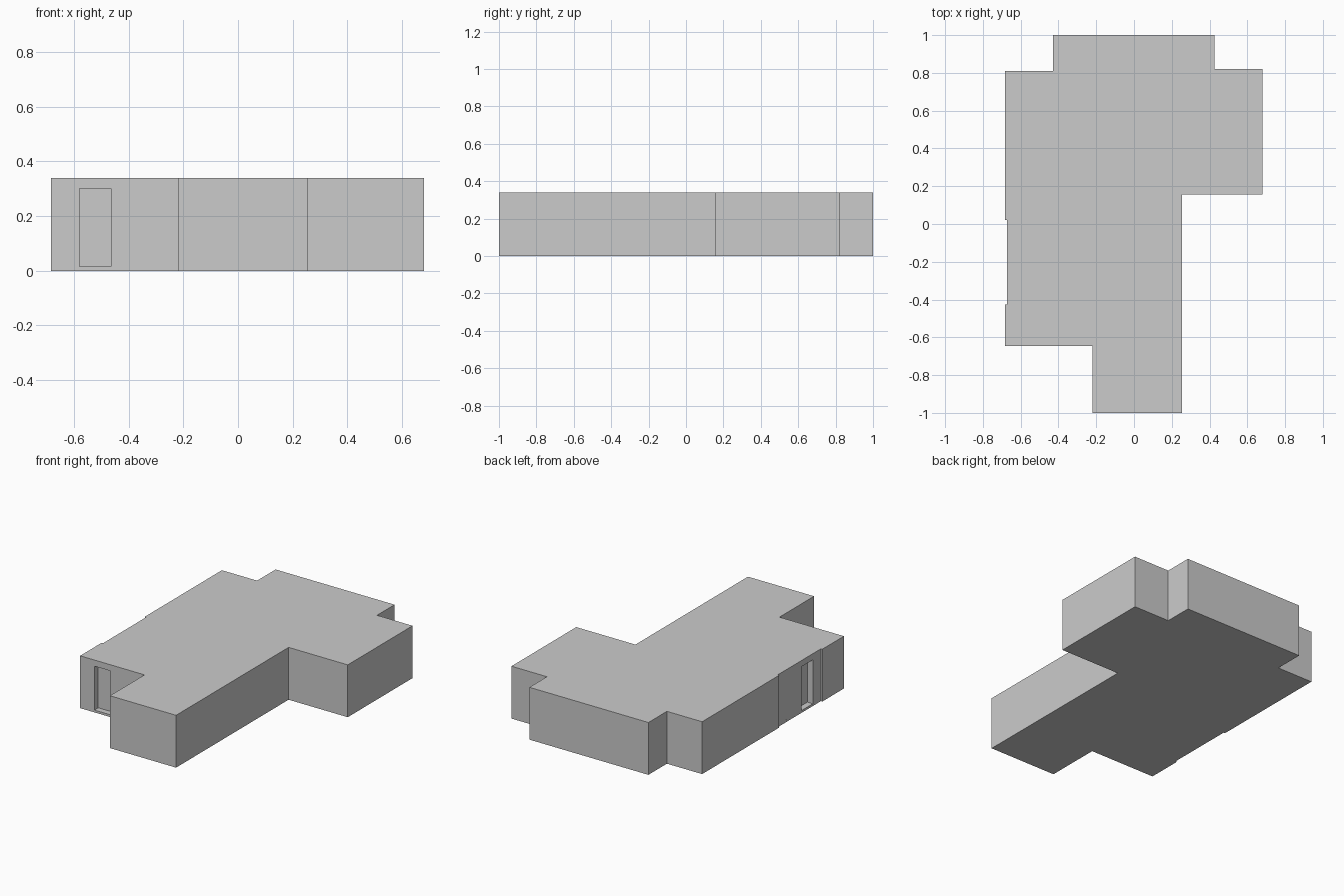
import bpy, bmesh

if "Cube" in bpy.data.objects:
    bpy.data.objects.remove(bpy.data.objects["Cube"])

HEIGHT, FLOOR, DOOR_TOP, DEPTH = 0.34, 0.015, 0.30, 0.045

# Floor plan, counter-clockwise from the front wing
PLAN = [(-0.22, -1.0), (0.255, -1.0), (0.255, 0.155), (0.68, 0.155),
        (0.68, 0.82), (0.425, 0.82), (0.425, 1.0), (-0.43, 1.0),
        (-0.43, 0.81), (-0.683, 0.81), (-0.683, 0.02), (-0.673, 0.02),
        (-0.673, -0.425), (-0.683, -0.425), (-0.683, -0.645), (-0.22, -0.645)]


def finish(bm, name):
    bmesh.ops.recalc_face_normals(bm, faces=bm.faces)
    mesh = bpy.data.meshes.new(name)
    bm.to_mesh(mesh)
    bm.free()
    obj = bpy.data.objects.new(name, mesh)
    bpy.context.collection.objects.link(obj)
    return obj


def box(name, lo, hi):
    bm = bmesh.new()
    bmesh.ops.create_cube(bm, size=1)
    for v in bm.verts:
        v.co = [(a + b) / 2 + c * (b - a) for a, b, c in zip(lo, hi, v.co)]
    return finish(bm, name)


# House body: plan extruded to the floor line, then up to the flat roof
bm = bmesh.new()
face = bm.faces.new([bm.verts.new((x, y, 0)) for x, y in PLAN])
for step in (FLOOR, HEIGHT - FLOOR):
    old = face
    geom = bmesh.ops.extrude_face_region(
        bm, geom=[face], use_keep_orig=(step == FLOOR))["geom"]
    face = next(g for g in geom if isinstance(g, bmesh.types.BMFace))
    bmesh.ops.translate(bm, verts=face.verts[:], vec=(0, 0, step))
house = finish(bm, "house_body")

# Recessed doorways, each with a thin door leaf at the back
doors = {
    "front_door": ((-0.58, -0.70), (-0.465, -0.645 + DEPTH),
                   (-0.58, -0.645 + DEPTH - 0.006), (-0.465, -0.645 + DEPTH)),
    "side_door": ((-0.73, -0.34), (-0.673 + DEPTH, -0.225),
                  (-0.673 + DEPTH - 0.006, -0.34), (-0.673 + DEPTH, -0.225)),
}
for name, (c0, c1, d0, d1) in doors.items():
    cutter = box(name + "_cutter", (*c0, FLOOR), (*c1, DOOR_TOP))
    cutter.hide_render = True
    cutter.hide_viewport = True
    cut = house.modifiers.new(name + "_opening", "BOOLEAN")
    cut.operation = "DIFFERENCE"
    cut.solver = "EXACT"
    cut.object = cutter
    box(name, (*d0, FLOOR), (*d1, DOOR_TOP))
